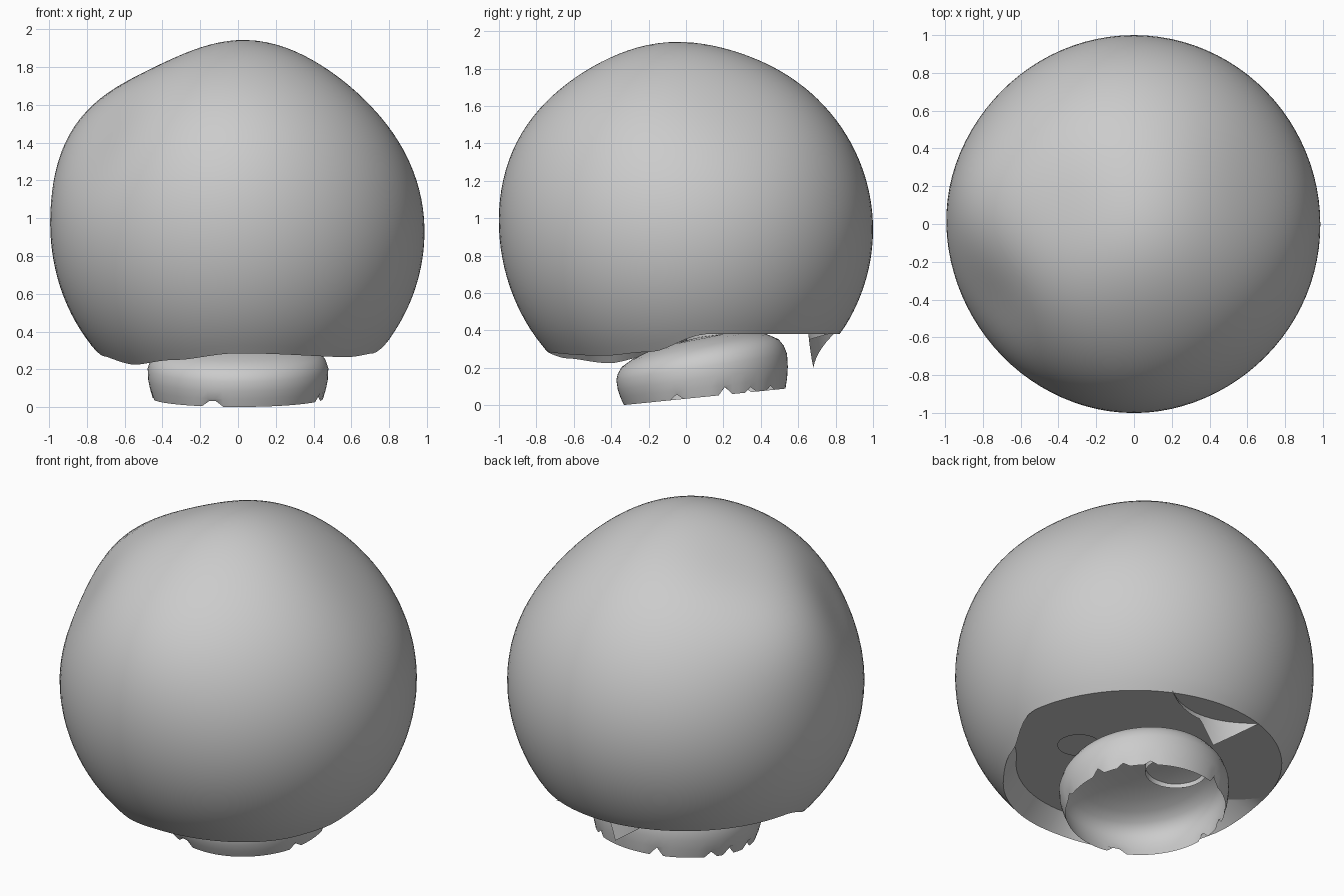
import bpy, bmesh, math, random
from mathutils import Vector, Matrix

random.seed(4)
if "Cube" in bpy.data.objects:
    bpy.data.objects.remove(bpy.data.objects["Cube"], do_unlink=True)

grey = bpy.data.materials.new("plain_grey")
grey.use_nodes = True
grey.diffuse_color = (0.6, 0.6, 0.6, 1)
shader = grey.node_tree.nodes["Principled BSDF"]
shader.inputs["Base Color"].default_value = (0.6, 0.6, 0.6, 1)
shader.inputs["Roughness"].default_value = 0.8


def sheet(name, rows, closed, facing):
    """Open surface through rows of points; facing gives the outward direction."""
    bm = bmesh.new()
    grid = [[bm.verts.new(p) for p in row] for row in rows]
    for i in range(len(grid) - 1):
        count = len(grid[i])
        for j in range(count if closed else count - 1):
            k = (j + 1) % count
            bm.faces.new((grid[i][j], grid[i + 1][j], grid[i + 1][k], grid[i][k]))
    bmesh.ops.remove_doubles(bm, verts=bm.verts, dist=0.0005)
    bm.normal_update()
    for f in bm.faces:
        if f.normal.dot(facing(f.calc_center_median())) < 0:
            f.normal_flip()
    mesh = bpy.data.meshes.new(name)
    bm.to_mesh(mesh)
    bm.free()
    mesh.materials.append(grey)
    obj = bpy.data.objects.new(name, mesh)
    bpy.context.collection.objects.link(obj)
    bpy.ops.object.select_all(action="DESELECT")
    obj.select_set(True)
    bpy.context.view_layer.objects.active = obj
    bpy.ops.object.shade_smooth_by_angle(angle=math.radians(40))
    return obj


def interpolate(points, x):
    for (a, u), (b, v) in zip(points, points[1:]):
        if x <= b:
            t = max(0, (x - a) / (b - a))
            return u + (v - u) * t * t * (3 - 2 * t)
    return points[-1][1]


def ring(x, y, r, z, count=32):
    return [Vector((x + r * math.cos(math.tau * j / count),
                    y + r * math.sin(math.tau * j / count), z)) for j in range(count)]


# Rounded body: a ball with soft bulges and flattened areas
CENTRE = Vector((0, 0, 0.94))
FLOOR = 0.38
SEGMENTS = 96
lobes = [(Vector(d).normalized(), amount, sharp) for d, amount, sharp in (
    ((-0.84, 0.15, 0.52), 0.045, 14),
    ((-0.75, -0.42, 0.5), -0.045, 20),
    ((0, -0.88, 0.47), 0.03, 8),
    ((0.65, 0.25, 0.7), -0.045, 9),
    ((-0.4, 0.1, 0.9), -0.035, 16),
    ((0.05, -0.1, 1), 0.025, 14),
    ((0, 1, 0), 0.012, 3))]


def radius(d):
    return 0.988 + sum(a * math.exp(k * (d.dot(c) - 1)) for c, a, k in lobes)


# Lower rim height by angle, measured from the front towards +x
rim = [(-103, FLOOR), (-78, 0.27), (-53, 0.225), (-28, 0.25), (0, 0.285),
       (53, 0.265), (75, 0.285), (98, FLOOR)]


def body_point(step, column, rim_height=None):
    deg = -180 + 360 * column / SEGMENTS
    low = interpolate(rim, deg) if rim_height is None else rim_height
    polar = step * math.acos((low - CENTRE.z) / 0.99)
    a = math.radians(deg)
    d = Vector((math.sin(polar) * math.sin(a), -math.sin(polar) * math.cos(a),
                math.cos(polar)))
    p = CENTRE + d * radius(d)
    if step == 1:
        p.z = low
    return p


ROWS = 44
body_rows = [[body_point(i / ROWS, j) for j in range(SEGMENTS)] for i in range(ROWS + 1)]
sheet("rounded_body", body_rows, True, lambda c: c - CENTRE)

# Flat underside, drawn in at the front, and the slope joining it to the rim
inset = [(-106, 1), (-88, 0.75), (-45, 0.78), (0, 0.8), (55, 0.8), (94, 1)]
edge = []
for j in range(SEGMENTS):
    p = body_point(1, j, FLOOR)
    k = interpolate(inset, -180 + 360 * j / SEGMENTS)
    edge.append(Vector((p.x * k, p.y * k, FLOOR)))
sheet("flat_underside", [edge, [Vector((0, 0, FLOOR))] * SEGMENTS], True,
      lambda c: Vector((0, 0, -1)))
front = range(SEGMENTS // 5, SEGMENTS * 4 // 5)
sheet("front_inner_slope", [[edge[j] for j in front], [body_rows[-1][j] for j in front]],
      False, lambda c: Vector((c.x, c.y, 0.3)))

# Tilted squat base, a thin shell open at the bottom with a chipped rim
TILT = Matrix.Translation((0, 0.1, 0.045)) @ Matrix.Rotation(math.radians(5.8), 4, "X")
profile = [(0.45, 0), (0.465, 0.05), (0.475, 0.1), (0.478, 0.16), (0.465, 0.2),
           (0.44, 0.235), (0.38, 0.268), (0.3, 0.293), (0.2, 0.31), (0, 0.32)]
BASE = 72
chips = {random.randrange(BASE): random.uniform(0.02, 0.045) for _ in range(11)}


def base_point(level, j):
    r, h = profile[level]
    a = math.tau * j / BASE
    if level == 0:
        h = chips.get(j, 0)
    lean = 0.3 * h * r * math.sin(a)
    return TILT @ Vector((r * math.cos(a), 0.965 * r * math.sin(a), h + lean))


base_rows = [[base_point(i, j) for j in range(BASE)] for i in range(len(profile))]
sheet("squat_base", base_rows, True, lambda c: c - Vector((0, 0.1, 0.1)))

# Short collar inside the base and a small pale disc beside it
sheet("inner_collar", [ring(-0.16, 0.17, 0.17, z) for z in (0.31, FLOOR)], True,
      lambda c: c - Vector((-0.16, 0.17, c.z)))
sheet("side_disc", [ring(0.38, -0.02, 0.12, 0.37), ring(0.38, -0.02, 0, 0.37)], True,
      lambda c: Vector((0, 0, 1)))

# Curved pointed splinter hanging under the back
top, bottom = [], []
TIP = 0.6
for i in range(31):
    t = i / 30
    bow = 4 * t * (1 - t)
    x, y = 0.36 - 0.6 * t, 0.76 + 0.03 * t - 0.12 * bow
    if t < TIP:
        drop = 0.03 * bow + 0.15 * max(0, 1 - (TIP - t) / 0.12)
    else:
        drop = 0.18 * (1 - t) / (1 - TIP)
    top.append(Vector((x, y, FLOOR)))
    bottom.append(Vector((x, y + 0.1 * drop, FLOOR - drop)))
sheet("back_splinter", [top, bottom], False, lambda c: Vector((0, -1, 0)))
